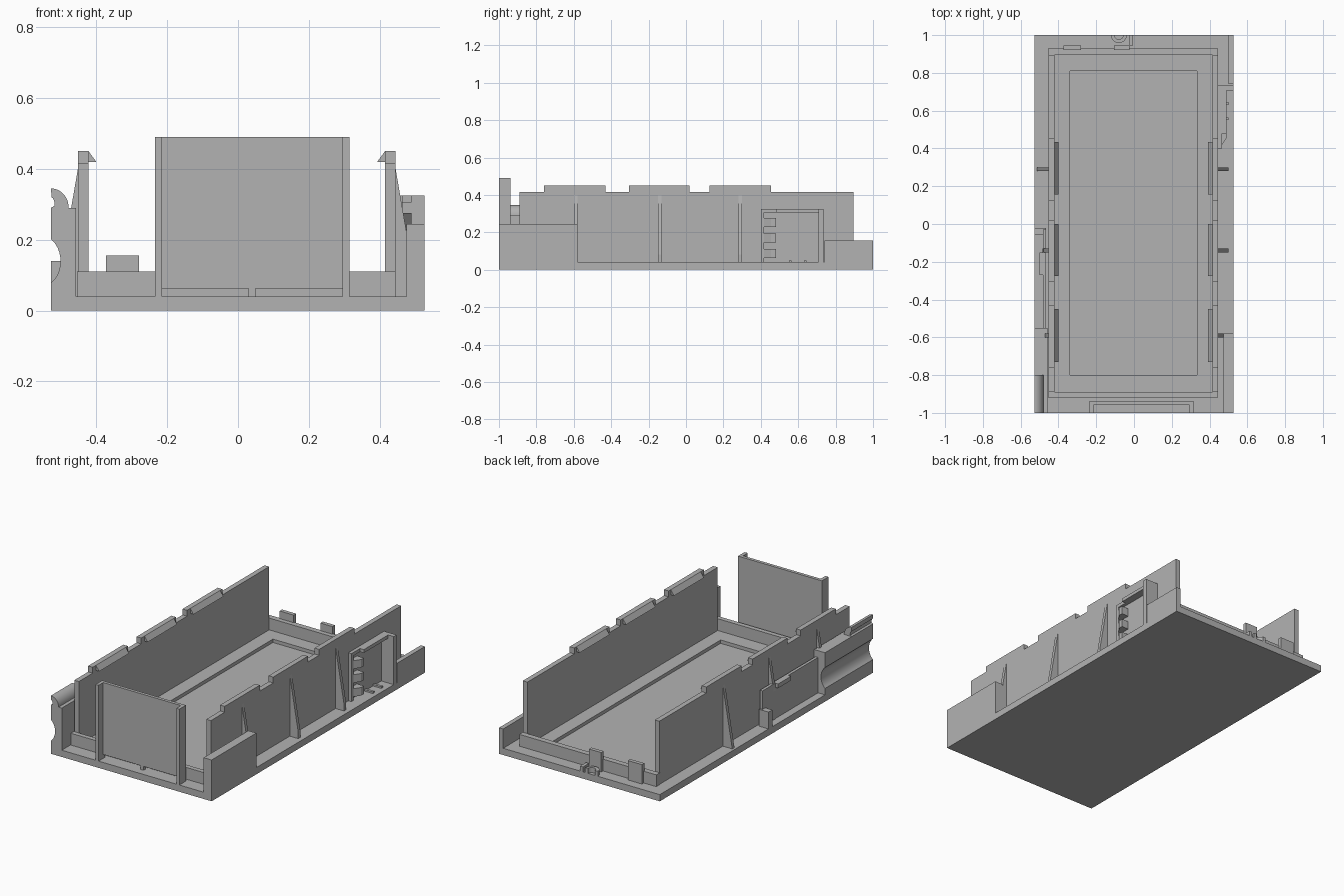
import bpy, bmesh, math

if "Cube" in bpy.data.objects:
    bpy.data.objects.remove(bpy.data.objects["Cube"])

grey = bpy.data.materials.new("matte grey")
grey.diffuse_color = (0.45, 0.45, 0.45, 1)
grey.use_nodes = True
grey.node_tree.nodes["Principled BSDF"].inputs["Base Color"].default_value = grey.diffuse_color


def finish(name, bm, smooth=False):
    bmesh.ops.recalc_face_normals(bm, faces=bm.faces)
    me = bpy.data.meshes.new(name)
    bm.to_mesh(me)
    bm.free()
    me.materials.append(grey)
    ob = bpy.data.objects.new(name, me)
    bpy.context.collection.objects.link(ob)
    if smooth:
        bpy.ops.object.select_all(action='DESELECT')
        ob.select_set(True)
        bpy.context.view_layer.objects.active = ob
        bpy.ops.object.shade_smooth_by_angle()
    return ob


def box(name, x0, x1, y0, y1, z0, z1):
    bm = bmesh.new()
    bmesh.ops.create_cube(bm, size=1)
    for v in bm.verts:
        v.co = (x1 if v.co.x > 0 else x0, y1 if v.co.y > 0 else y0, z1 if v.co.z > 0 else z0)
    return finish(name, bm)


def extrude(name, pts, a, b, axis='y', smooth=False):
    """Extrude a closed profile: (x, z) along y, or (x, y) along z."""
    bm = bmesh.new()
    place = (lambda p, t: (p[0], t, p[1])) if axis == 'y' else (lambda p, t: (p[0], p[1], t))
    lo = [bm.verts.new(place(p, a)) for p in pts]
    hi = [bm.verts.new(place(p, b)) for p in pts]
    bm.faces.new(lo)
    bm.faces.new(hi)
    n = len(pts)
    for i in range(n):
        j = (i + 1) % n
        bm.faces.new((lo[i], lo[j], hi[j], hi[i]))
    return finish(name, bm, smooth)


def arc(cx, cz, rx, rz, a0, a1, n=12):
    return [(cx + rx * math.cos(math.radians(a0 + (a1 - a0) * i / n)),
             cz + rz * math.sin(math.radians(a0 + (a1 - a0) * i / n))) for i in range(n + 1)]


L, R = -0.528, 0.527      # outer sides
FLOOR = 0.04

# Base plate with a shallow rectangular recess in its floor
bm = bmesh.new()
rings = []
for x0, x1, y0, y1, z in ((L, R, -1, 1, 0), (L, R, -1, 1, FLOOR),
                          (-0.338, 0.333, -0.80, 0.81, FLOOR), (-0.338, 0.333, -0.80, 0.81, 0.02)):
    rings.append([bm.verts.new(p) for p in ((x0, y0, z), (x1, y0, z), (x1, y1, z), (x0, y1, z))])
for a, b in zip(rings, rings[1:]):
    for i in range(4):
        j = (i + 1) % 4
        bm.faces.new((a[i], a[j], b[j], b[i]))
bm.faces.new(rings[0])
bm.faces.new(rings[-1])
finish("base_plate", bm)

# Low rims at both ends of the tray
box("front_rim", -0.455, 0.445, -0.918, -0.89, FLOOR, 0.11)
box("back_rim", -0.455, 0.445, 0.895, 0.928, FLOOR, 0.11)

# Long side walls with clip tabs, inward hooks and tapered outer ribs
rib_reach = {"left": (0.062, 0.033, 0.022), "right": (0.055, 0.055, 0.03)}
for side, inner, outer in (("left", -0.422, -0.452), ("right", 0.415, 0.445)):
    s = -1 if side == "left" else 1
    box(side + "_wall", min(inner, outer), max(inner, outer), -0.89, 0.895, FLOOR, 0.415)
    for y0, y1 in ((-0.76, -0.43), (-0.305, 0.02), (0.125, 0.455)):
        box(side + "_clip_tab", min(inner, outer), max(inner, outer), y0, y1, 0.415, 0.45)
        extrude(side + "_clip_hook", [(inner, 0.45), (inner, 0.42), (inner - s * 0.022, 0.42)],
                y0 + 0.03, y1 - 0.02)
    for y, reach in zip((0.29, -0.14, -0.59), rib_reach[side]):
        pts = [(outer, 0.40), (outer + s * reach, 0.40 - 5.8 * reach), (outer + s * reach, FLOOR),
               (outer, FLOOR)]
        extrude(side + "_rib", pts, y - 0.01, y + 0.01)

# Front panel standing on edge flanges and a small centre foot
box("front_panel", -0.215, 0.295, -0.957, -0.938, 0.063, 0.49)
for x in (-0.235, 0.295):
    box("front_panel_flange", x, x + 0.02, -1, -0.938, FLOOR, 0.49)
box("front_panel_foot", 0.03, 0.05, -0.957, -0.938, FLOOR, 0.063)

# Right outer walls
box("right_front_block", 0.475, R, -1, -0.58, FLOOR, 0.245)
box("right_back_block", 0.50, R, 0.74, 1, FLOOR, 0.155)

# Connector bay on the right wall: end post, top bar, backing strip, three wedge fingers
box("bay_post", 0.445, R, 0.708, 0.735, FLOOR, 0.325)
box("bay_top_bar", 0.445, 0.49, 0.48, 0.708, 0.305, 0.325)
box("bay_edge_strip", 0.445, 0.465, 0.40, 0.418, FLOOR, 0.325)
box("bay_top_strip", 0.445, 0.465, 0.418, 0.48, 0.305, 0.325)
for z in (0.062, 0.145, 0.228):
    extrude("bay_finger", [(0.445, 0.418), (0.465, 0.418), (0.49, 0.455), (0.49, 0.48), (0.445, 0.48)],
            z, z + 0.048, 'z')
for y in (0.55, 0.63):
    box("bay_floor_nub", 0.445, 0.50, y, y + 0.015, FLOOR, 0.05)

# Left front block with a scalloped outer face
side_face = [(L, FLOOR), (-0.457, FLOOR), (-0.457, 0.29), (-0.48, 0.29)]
scallop = arc(L - 0.035, 0.14, 0.062, 0.075, 55.6, -55.6)
extrude("left_front_block", side_face + [(L, 0.29)] + scallop, -1, -0.55, smooth=True)
# Rounded ridge on top with a small side groove
extrude("left_front_ridge", [(L, 0.29), (-0.478, 0.29)] + arc(L, 0.29, 0.05, 0.055, 10, 90)
        + arc(L, 0.29 + 0.012, 0.01, 0.018, 80, -20, 5), -1, -0.80, smooth=True)

# Left recessed side plate with its stop post and top bump
box("left_side_plate", -0.482, -0.465, -0.55, -0.03, FLOOR, 0.25)
box("left_stop_post", L, -0.465, -0.055, -0.02, FLOOR, 0.14)
box("left_plate_bump", -0.50, -0.482, -0.27, -0.15, 0.225, 0.25)

# Back end tabs and the half ring cable guide
for x0, x1 in ((-0.372, -0.28), (-0.105, -0.025)):
    box("back_tab", x0, x1, 0.922, 0.945, FLOOR, 0.155)
extrude("cable_guide", arc(-0.08, 1, 0.042, 0.042, 180, 360) + arc(-0.08, 1, 0.023, 0.023, 360, 180),
        FLOOR, 0.07, 'z', True)
box("back_post", -0.025, -0.005, 0.945, 1, FLOOR, 0.07)
